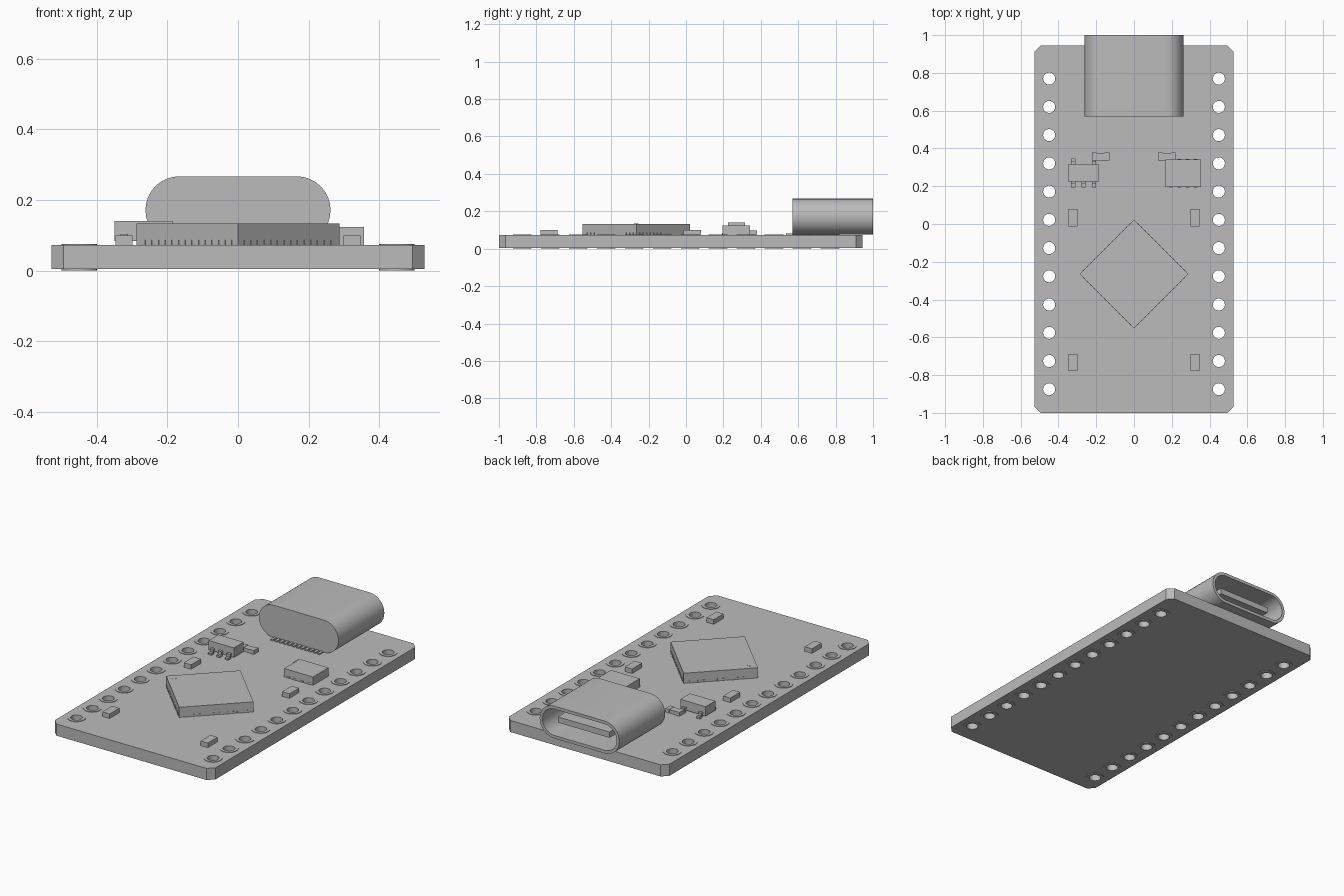
import bpy, bmesh, math
from mathutils import Matrix, Vector

if "Cube" in bpy.data.objects:
    bpy.data.objects.remove(bpy.data.objects["Cube"], do_unlink=True)

grey = bpy.data.materials.new("plain grey")
grey.use_nodes = True
colour = (0.5, 0.5, 0.5, 1)
grey.diffuse_color = colour
grey.node_tree.nodes["Principled BSDF"].inputs["Base Color"].default_value = colour

BOTTOM, TOP = 0.004, 0.073


def finish(name, bm, smooth=False):
    bmesh.ops.recalc_face_normals(bm, faces=bm.faces)
    mesh = bpy.data.meshes.new(name)
    bm.to_mesh(mesh)
    bm.free()
    mesh.materials.append(grey)
    obj = bpy.data.objects.new(name, mesh)
    bpy.context.collection.objects.link(obj)
    if smooth:
        bpy.ops.object.select_all(action='DESELECT')
        bpy.context.view_layer.objects.active = obj
        obj.select_set(True)
        bpy.ops.object.shade_smooth_by_angle(angle=math.radians(30))
    return obj


def add_box(bm, x, y, z, turn=None):
    """Add a box given by its x, y and z ranges."""
    size = Vector((x[1] - x[0], y[1] - y[0], z[1] - z[0]))
    mid = Vector((sum(x), sum(y), sum(z))) / 2
    mat = Matrix.Translation(mid) @ Matrix.Diagonal(size).to_4x4()
    bmesh.ops.create_cube(bm, size=1, matrix=turn @ mat if turn else mat)


def box(name, x, y, z):
    bm = bmesh.new()
    add_box(bm, x, y, z)
    return finish(name, bm)


def loft(bm, loops, closed=False):
    """Skin a run of equal loops; cap both ends unless closed."""
    rings = [[bm.verts.new(p) for p in loop] for loop in loops]
    pairs = list(zip(rings, rings[1:]))
    if closed:
        pairs.append((rings[-1], rings[0]))
    for a, b in pairs:
        for i in range(len(a)):
            j = (i + 1) % len(a)
            bm.faces.new((a[i], a[j], b[j], b[i]))
    if not closed:
        bm.faces.new(rings[0])
        bm.faces.new(rings[-1])


def circle(c, r, z, n=24):
    return [(c[0] + r * math.cos(2 * math.pi * i / n),
             c[1] + r * math.sin(2 * math.pi * i / n), z) for i in range(n)]


# Circuit board with chamfered corners
holes = [(s * 0.449, -0.875 + 0.1495 * i) for s in (-1, 1) for i in range(12)]
w, f, b, c = 0.528, -1.0, 0.944, 0.034
outline = [(-w + c, f), (w - c, f), (w, f + c), (w, b - c),
           (w - c, b), (-w + c, b), (-w, b - c), (-w, f + c)]
bm = bmesh.new()
loft(bm, [[(x, y, z) for x, y in outline] for z in (BOTTOM, TOP)])
board = finish("circuit_board", bm)

# Pin holes cut through the board
bm = bmesh.new()
for h in holes:
    loft(bm, [circle(h, 0.04, z) for z in (-0.1, 0.2)])
cutter = finish("hole_cutter", bm)
cutter.hide_render = True
cut = board.modifiers.new("pin holes", 'BOOLEAN')
cut.operation = 'DIFFERENCE'
cut.solver = 'EXACT'
cut.object = cutter
bpy.context.view_layer.objects.active = board
bpy.ops.object.modifier_apply(modifier=cut.name)
bpy.data.objects.remove(cutter, do_unlink=True)

# Plated rings lining the holes
bm = bmesh.new()
lo, hi = BOTTOM - 0.004, TOP + 0.003
for h in holes:
    loft(bm, [circle(h, 0.05, lo), circle(h, 0.05, hi),
              circle(h, 0.032, hi), circle(h, 0.032, lo)], closed=True)
finish("plated_rings", bm, smooth=True)


# Connector shell, open at the back
def stadium(y, inset=0.0, steps=16):
    r, straight, mid = 0.096, 0.166, 0.171
    points = []
    for side, start in ((1, -math.pi / 2), (-1, math.pi / 2)):
        for i in range(steps + 1):
            a = start + math.pi * i / steps
            points.append((side * straight + (r - inset) * math.cos(a), y,
                           mid + (r - inset) * math.sin(a)))
    return points


bm = bmesh.new()
loft(bm, [stadium(0.57), stadium(1.0), stadium(1.0, 0.018), stadium(0.62, 0.018)])
finish("connector_shell", bm, smooth=True)
box("connector_tongue", (-0.17, 0.17), (0.61, 0.96), (0.153, 0.187))

bm = bmesh.new()
for i in range(12):
    x = -0.154 + 0.028 * i
    add_box(bm, (x - 0.008, x + 0.008), (0.535, 0.6), (TOP - 0.002, TOP + 0.007))
add_box(bm, (-0.16, 0.16), (0.575, 0.8), (TOP - 0.002, 0.08))
finish("connector_leads", bm)

# Main processor, turned to a diamond, with a ring of contacts
centre = Matrix.Translation((0, -0.265, 0))
half = 0.203
bm = bmesh.new()
add_box(bm, (-half, half), (-half, half), (TOP - 0.002, 0.133),
        centre @ Matrix.Rotation(math.pi / 4, 4, 'Z'))
finish("processor", bm)
bm = bmesh.new()
for q in range(4):
    turn = centre @ Matrix.Rotation(math.pi / 4 + q * math.pi / 2, 4, 'Z')
    for i in range(14):
        x = (i - 6.5) * 0.0267
        add_box(bm, (x - 0.006, x + 0.006), (-half - 0.002, -half + 0.02),
                (TOP - 0.001, 0.086), turn)
finish("processor_contacts", bm)
bm = bmesh.new()
loft(bm, [circle((-0.235, -0.265), 0.012, z) for z in (0.13, 0.134)])
finish("processor_marker_dot", bm)

# Memory chip
box("memory_chip", (0.167, 0.356), (0.195, 0.341), (TOP - 0.002, 0.123))
bm = bmesh.new()
for i in range(4):
    x = 0.195 + 0.0443 * i
    add_box(bm, (x - 0.009, x + 0.009), (0.193, 0.343), (TOP - 0.001, 0.083))
finish("memory_contacts", bm)

# Voltage regulator with bent leads
box("regulator_body", (-0.35, -0.184), (0.225, 0.316), (0.084, 0.14))
bm = bmesh.new()
for x, side in ((-0.322, -1), (-0.267, -1), (-0.212, -1), (-0.322, 1), (-0.212, 1)):
    xs = (x - 0.011, x + 0.011)
    for a, e, z0, z1 in ((0.035, 0.06, 0.092, 0.103), (0.05, 0.06, 0.074, 0.103),
                         (0.05, 0.076, TOP - 0.001, 0.084)):
        add_box(bm, xs, sorted((0.2705 + side * a, 0.2705 + side * e)), (z0, z1))
finish("regulator_leads", bm)

# Small capacitors with raised end caps
for name, x in (("right_capacitor", -0.177), ("left_capacitor", 0.173)):
    bm = bmesh.new()
    add_box(bm, (x - 0.03, x + 0.03), (0.337, 0.377), (TOP - 0.002, 0.094))
    for s in (-1, 1):
        add_box(bm, sorted((x + s * 0.022, x + s * 0.046)), (0.335, 0.379),
                (TOP - 0.002, 0.096))
    finish(name, bm)

# Four small chip parts
for side, s in (("right", -1), ("left", 1)):
    for end, y in (("front", -0.733), ("back", 0.033)):
        x = s * 0.323
        box(f"{end}_{side}_chip_part", (x - 0.024, x + 0.024), (y - 0.046, y + 0.046),
            (TOP - 0.002, 0.1))
